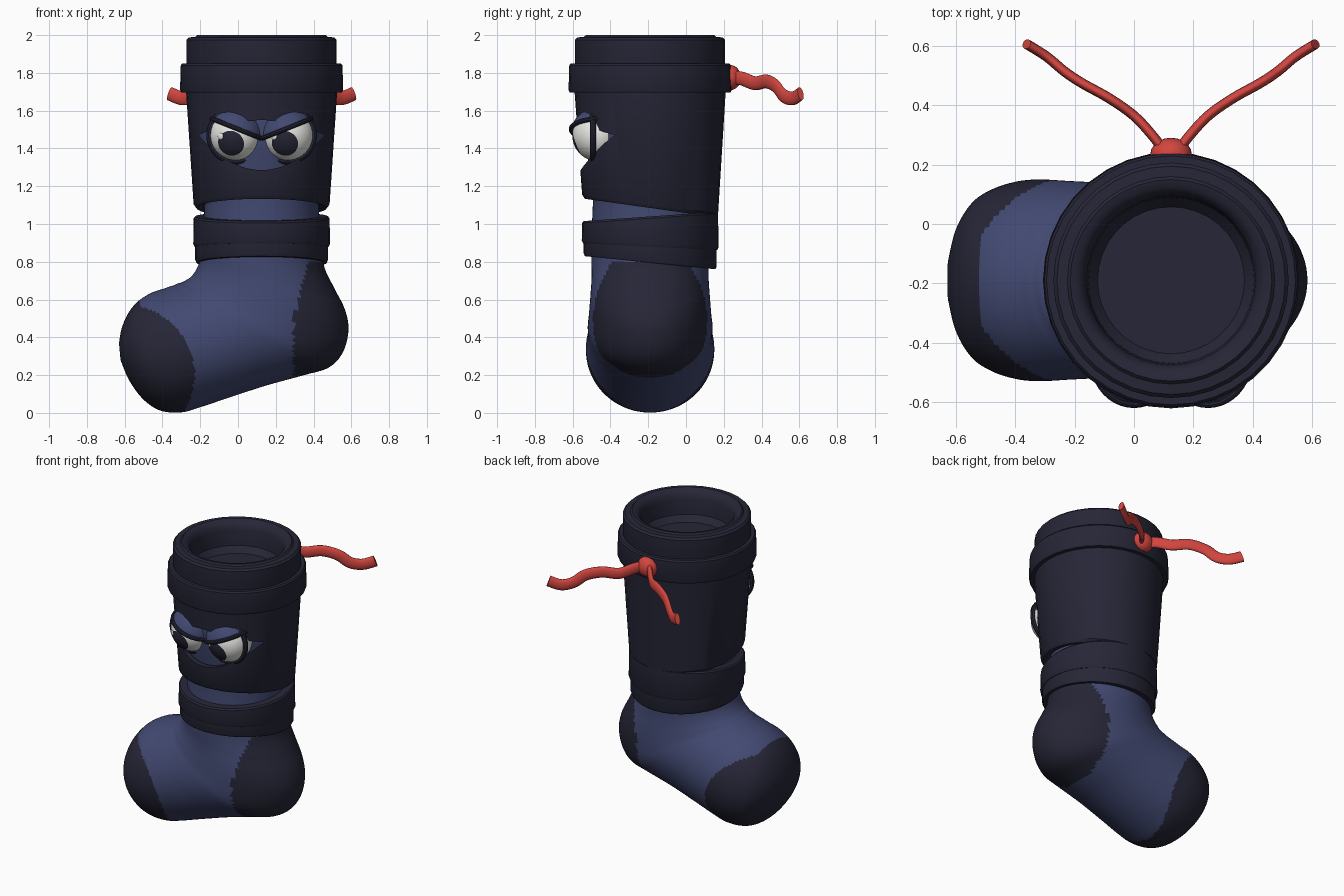
import bpy, bmesh
from math import sin, cos, pi, sqrt, radians
from mathutils import Vector, Matrix

cube = bpy.data.objects.get("Cube")
if cube:
    bpy.data.objects.remove(cube, do_unlink=True)

AX, AY = 0.125, -0.19  # axis of the leg


def material(name, rgb):
    m = bpy.data.materials.new(name)
    m.use_nodes = True
    m.diffuse_color = (*rgb, 1)
    m.node_tree.nodes["Principled BSDF"].inputs["Base Color"].default_value = (*rgb, 1)
    return m


NAVY = material("dark navy", (0.019, 0.019, 0.038))
BLUE = material("sock blue", (0.054, 0.066, 0.165))
RED = material("cord red", (0.65, 0.06, 0.05))
WHITE = material("eye white", (0.8, 0.8, 0.77))


def finish(name, bm, *mats, rule=None, angle=35):
    bmesh.ops.recalc_face_normals(bm, faces=bm.faces)
    if rule:
        for f in bm.faces:
            f.material_index = int(rule(f.calc_center_median()))
    me = bpy.data.meshes.new(name)
    bm.to_mesh(me)
    bm.free()
    for m in mats:
        me.materials.append(m)
    ob = bpy.data.objects.new(name, me)
    bpy.context.collection.objects.link(ob)
    smooth(ob, angle)
    return ob


def smooth(ob, angle=35):
    bpy.ops.object.select_all(action="DESELECT")
    ob.select_set(True)
    bpy.context.view_layer.objects.active = ob
    bpy.ops.object.shade_smooth_by_angle(angle=radians(angle))


def loft(rings, wrap=False):
    """Skin a list of point rings; cap the ends unless the profile wraps."""
    bm = bmesh.new()
    rows = [[bm.verts.new(p) for p in ring] for ring in rings]
    n = len(rows[0])
    pairs = list(zip(rows, rows[1:])) + ([(rows[-1], rows[0])] if wrap else [])
    for a, b in pairs:
        for i in range(n):
            j = (i + 1) % n
            bm.faces.new((a[i], a[j], b[j], b[i]))
    if not wrap:
        bm.faces.new(rows[0])
        bm.faces.new(rows[-1])
    return bm


def spline(keys, steps):
    """Catmull-Rom through tuples of numbers."""
    out = []
    for i in range(len(keys) - 1):
        a, b, c, d = (Vector(keys[max(0, min(len(keys) - 1, i + k))]) for k in (-1, 0, 1, 2))
        for s in range(steps):
            t = s / steps
            out.append(b + (c - a) * (t / 2) + (a * 2 - b * 5 + c * 4 - d) * (t * t / 2)
                       + (b * 3 - a - c * 3 + d) * (t ** 3 / 2))
    return out + [Vector(keys[-1])]


def revolve(profile, wrap=True, n=36):
    """Profile points are radius, height and tilt of the height along y."""
    turns = [2 * pi * i / n for i in range(n)]
    return loft([[(AX + r * cos(a), AY + r * sin(a), z + k * r * sin(a)) for a in turns]
                 for r, z, k in profile], wrap)


# Sock: inner edge x z, outer edge x z, half width
sections = [
    (-.225, 1.72, .475, 1.72, .35), (-.22, 1.45, .47, 1.45, .345),
    (-.18, 1.18, .43, 1.18, .305), (-.185, .95, .435, .95, .31),
    (-.2, .82, .455, .78, .31), (-.22, .76, .51, .66, .31),
    (-.25, .72, .565, .55, .315), (-.28, .7, .585, .44, .32),
    (-.3, .69, .555, .32, .325), (-.32, .685, .48, .24, .33),
    (-.34, .675, .35, .2, .33), (-.36, .67, .15, .145, .33),
    (-.385, .66, -.05, .08, .335), (-.42, .65, -.2, .03, .34),
    (-.47, .63, -.3, .003, .335), (-.53, .59, -.41, .012, .31),
    (-.58, .53, -.5, .07, .265), (-.615, .45, -.575, .17, .18),
    (-.63, .37, -.622, .28, .07)]
rings = []
for xi, zi, xo, zo, w in spline(sections, 8):
    ring = []
    for i in range(96):
        a = 2 * pi * i / 96
        t = (1 - cos(a)) / 2
        ring.append((xi + (xo - xi) * t, AY + w * sin(a), zi + (zo - zi) * t))
    rings.append(ring)


def toe_or_heel(c):
    toe = (c.x + .6) ** 2 + (c.z - .2) ** 2 < .37 ** 2 or c.x < -.52
    heel = c.z < .8 and c.x > .295 + .25 * max(0, c.z - .5)
    return toe or heel


finish("sock", loft(rings), BLUE, NAVY, rule=toe_or_heel, angle=60)

# Mask wrapped round the leg, cut open for the eyes
mask = finish("mask", revolve([(.3, 1.1, -.14), (.345, 1.085, -.14), (.36, 1.105, -.14),
                               (.4, 1.7, 0), (.34, 1.7, 0), (.335, 1.3, 0)]), NAVY)


def lens(y):
    n, pts = 16, []
    for i in range(2 * n):
        u = -1 + 2 * i / n if i < n else 3 - 2 * i / n
        h = -.185 if i < n else .08
        pts.append((AX + .335 * u, y, 1.47 + h * (1 - u * u)))
    return pts


cutter = finish("eye_opening_cutter", loft([lens(-.8), lens(AY)]), NAVY)
cutter.hide_render = True
cut = mask.modifiers.new("eye opening", "BOOLEAN")
cut.object, cut.operation, cut.solver = cutter, "DIFFERENCE", "EXACT"
bpy.context.view_layer.objects.active = mask
bpy.ops.object.modifier_apply(modifier=cut.name)
bpy.data.objects.remove(cutter, do_unlink=True)
smooth(mask)

# Head band, collar with its hollow, and the neck wraps
finish("head_band", revolve([(.38, 1.695, 0), (.425, 1.695, 0), (.432, 1.71, 0),
                             (.428, 1.84, 0), (.42, 1.85, 0), (.38, 1.85, 0)]), NAVY)
finish("collar", revolve([(.385, 1.8, 0), (.397, 1.85, 0), (.397, 1.975, 0), (.385, 1.988, 0),
                          (.35, 1.99, 0), (.34, 2, 0), (.315, 1.995, 0), (.295, 1.975, 0),
                          (.285, 1.94, 0), (.28, 1.84, 0), (.24, 1.79, 0), (.1, 1.77, 0)],
                         wrap=False), NAVY)
finish("neck_wrap_upper", revolve([(.3, .88, -.05), (.355, .88, -.05), (.362, .895, -.05),
                                   (.36, 1.03, .07), (.352, 1.04, .07), (.3, 1.04, .07)]), NAVY)
finish("neck_wrap_lower", revolve([(.3, .795, -.1), (.345, .795, -.1), (.352, .81, -.1),
                                   (.352, .92, -.05), (.3, .92, -.05)]), NAVY)


# Eyes
def ball(radius, place, segs=32, rows=24):
    bm = bmesh.new()
    bmesh.ops.create_uvsphere(bm, u_segments=segs, v_segments=rows, radius=radius, matrix=place)
    return bm


def hoop(center, axis, major, minor):
    turn = axis.to_track_quat("Z", "Y").to_matrix()
    rings = []
    for i in range(40):
        a = 2 * pi * i / 40
        out = Vector((cos(a), sin(a), 0))
        rings.append([center + turn @ (out * (major + minor * cos(b)) + Vector((0, 0, minor * sin(b))))
                      for b in (2 * pi * k / 10 for k in range(10))])
    return loft(rings, wrap=True)


for side, s, shift in (("right", -1, -.025), ("left", 1, -.015)):
    c = Vector((AX + s * .138, -.462, 1.47))
    gaze = Vector((shift, -.118, -.045)).normalized()
    face_gaze = Matrix.Translation(c) @ gaze.to_track_quat("Z", "Y").to_matrix().to_4x4()
    finish(side + "_eyeball", ball(.14, face_gaze), WHITE, NAVY,
           rule=lambda p: (p - c).normalized().dot(gaze) > cos(radians(30)))
    # Glint on the pupil
    glint = (gaze + Vector((-.45, 0, .3))).normalized()
    spot = Matrix.Translation(c + glint * .138) @ glint.to_track_quat("Z", "Y").to_matrix().to_4x4()
    finish(side + "_eye_glint", ball(.018, spot @ Matrix.Diagonal((1, 1, .4, 1)), 12, 8), WHITE)
    # Slanted upper lid with its dark rim
    slant = Vector((-s * .4, 0, 1)).normalized()
    lid = ball(.15, Matrix.Translation(c))
    bmesh.ops.bisect_plane(lid, geom=lid.verts[:] + lid.edges[:] + lid.faces[:], dist=1e-5,
                           plane_co=c + slant * .035, plane_no=slant, clear_inner=True)
    bmesh.ops.holes_fill(lid, edges=[e for e in lid.edges if e.is_boundary])
    finish(side + "_upper_lid", lid, BLUE)
    finish(side + "_lid_rim", hoop(c + slant * .035, slant, sqrt(.15 ** 2 - .035 ** 2), .013), NAVY)
    finish(side + "_eye_outline", hoop(c - Vector((0, .03, 0)), Vector((0, 1, 0)), .138, .017), NAVY)

# Knot and the two trailing cord ends
finish("knot", ball(.07, Matrix.Translation((AX, .235, 1.775)) @ Matrix.Diagonal((1, .8, .95, 1)), 20, 14), RED)
path = [(.02, .24, 1.775), (.06, .295, 1.77), (.125, .365, 1.745), (.21, .425, 1.755),
        (.3, .475, 1.73), (.36, .515, 1.68), (.42, .565, 1.665), (.487, .607, 1.69)]
for side, s in (("right", -1), ("left", 1)):
    pts = [Vector((AX + s * p.x, p.y, p.z)) for p in spline(path, 5)]
    rings = []
    for i, p in enumerate(pts):
        t = pts[min(i + 1, len(pts) - 1)] - pts[max(i - 1, 0)]
        across = Vector((t.y, -t.x, 0)).normalized()
        up = across.cross(t).normalized()
        up = up if up.z > 0 else -up
        rings.append([p + across * .017 * cos(a) + up * .037 * sin(a)
                      for a in (2 * pi * k / 14 for k in range(14))])
    finish(side + "_cord_end", loft(rings), RED, angle=50)
